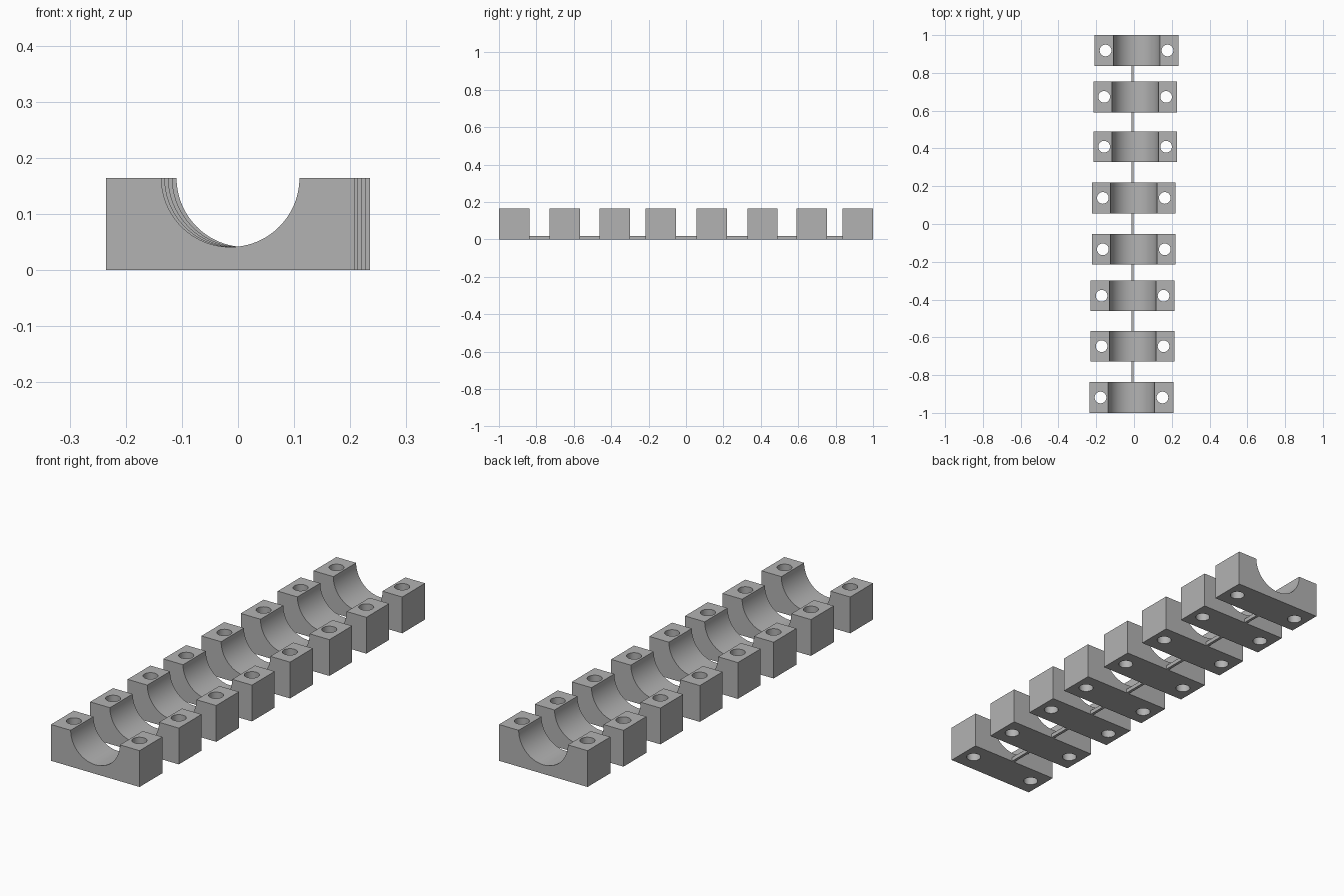
import bpy, bmesh, math

cube = bpy.data.objects.get("Cube")
if cube:
    bpy.data.objects.remove(cube, do_unlink=True)

HALF_W, DEPTH, HEIGHT = 0.2215, 0.163, 0.164
SADDLE_R, HOLE_R, HOLE_X = 0.123, 0.031, 0.164

grey = bpy.data.materials.new("plain grey")
grey.use_nodes = True
grey.diffuse_color = (0.45, 0.45, 0.45, 1)
grey.node_tree.nodes["Principled BSDF"].inputs["Base Color"].default_value = (0.45, 0.45, 0.45, 1)


def add_object(name, bm):
    bmesh.ops.recalc_face_normals(bm, faces=bm.faces)
    mesh = bpy.data.meshes.new(name)
    bm.to_mesh(mesh)
    bm.free()
    mesh.materials.append(grey)
    obj = bpy.data.objects.new(name, mesh)
    bpy.context.collection.objects.link(obj)
    return obj


def make_active(obj):
    bpy.ops.object.select_all(action='DESELECT')
    obj.select_set(True)
    bpy.context.view_layer.objects.active = obj


def block_body():
    # Rectangular profile with a half-round saddle, extruded along y
    profile = [(-HALF_W, HEIGHT), (-HALF_W, 0), (HALF_W, 0), (HALF_W, HEIGHT)]
    steps = 48
    for i in range(steps + 1):
        a = -math.pi * i / steps
        profile.append((SADDLE_R * math.cos(a), HEIGHT + SADDLE_R * math.sin(a)))
    bm = bmesh.new()
    face = bm.faces.new([bm.verts.new((x, -DEPTH / 2, z)) for x, z in profile])
    ext = bmesh.ops.extrude_face_region(bm, geom=[face])
    verts = [g for g in ext["geom"] if isinstance(g, bmesh.types.BMVert)]
    bmesh.ops.translate(bm, verts=verts, vec=(0, DEPTH, 0))
    return add_object("clamp_block_1", bm)


# Bolt hole cutters
bm = bmesh.new()
for side in (-1, 1):
    made = bmesh.ops.create_cone(bm, cap_ends=True, segments=32, radius1=HOLE_R,
                                 radius2=HOLE_R, depth=0.4)
    bmesh.ops.translate(bm, verts=made["verts"], vec=(side * HOLE_X, 0, HEIGHT / 2))
cutter = add_object("bolt_hole_cutter", bm)
cutter.hide_render = True

# One block, drilled and shaded
block = block_body()
make_active(block)
mod = block.modifiers.new("bolt_holes", 'BOOLEAN')
mod.operation = 'DIFFERENCE'
mod.solver = 'EXACT'
mod.object = cutter
bpy.ops.object.modifier_apply(modifier=mod.name)
bpy.data.objects.remove(cutter, do_unlink=True)
make_active(block)
bpy.ops.object.shade_smooth_by_angle(angle=math.radians(30))

# Row of blocks, drifting slightly sideways: (x centre, y centre)
places = [(-0.0135, -0.9185), (-0.0075, -0.647), (-0.0075, -0.380), (-0.001, -0.134),
          (-0.001, 0.138), (0.006, 0.409), (0.006, 0.673), (0.0135, 0.9185)]
for i, (x, y) in enumerate(places):
    obj = block
    if i:
        obj = bpy.data.objects.new(f"clamp_block_{i + 1}", block.data)
        bpy.context.collection.objects.link(obj)
    obj.location = (x, y, 0)

# Thin strips joining neighbouring blocks
for i in range(len(places) - 1):
    y0 = places[i][1] + DEPTH / 2
    y1 = places[i + 1][1] - DEPTH / 2
    bm = bmesh.new()
    bmesh.ops.create_cube(bm, size=1)
    bmesh.ops.scale(bm, verts=bm.verts, vec=(0.013, y1 - y0, 0.018))
    bmesh.ops.translate(bm, verts=bm.verts, vec=(-0.008, (y0 + y1) / 2, 0.009))
    add_object(f"joining_strip_{i + 1}", bm)
